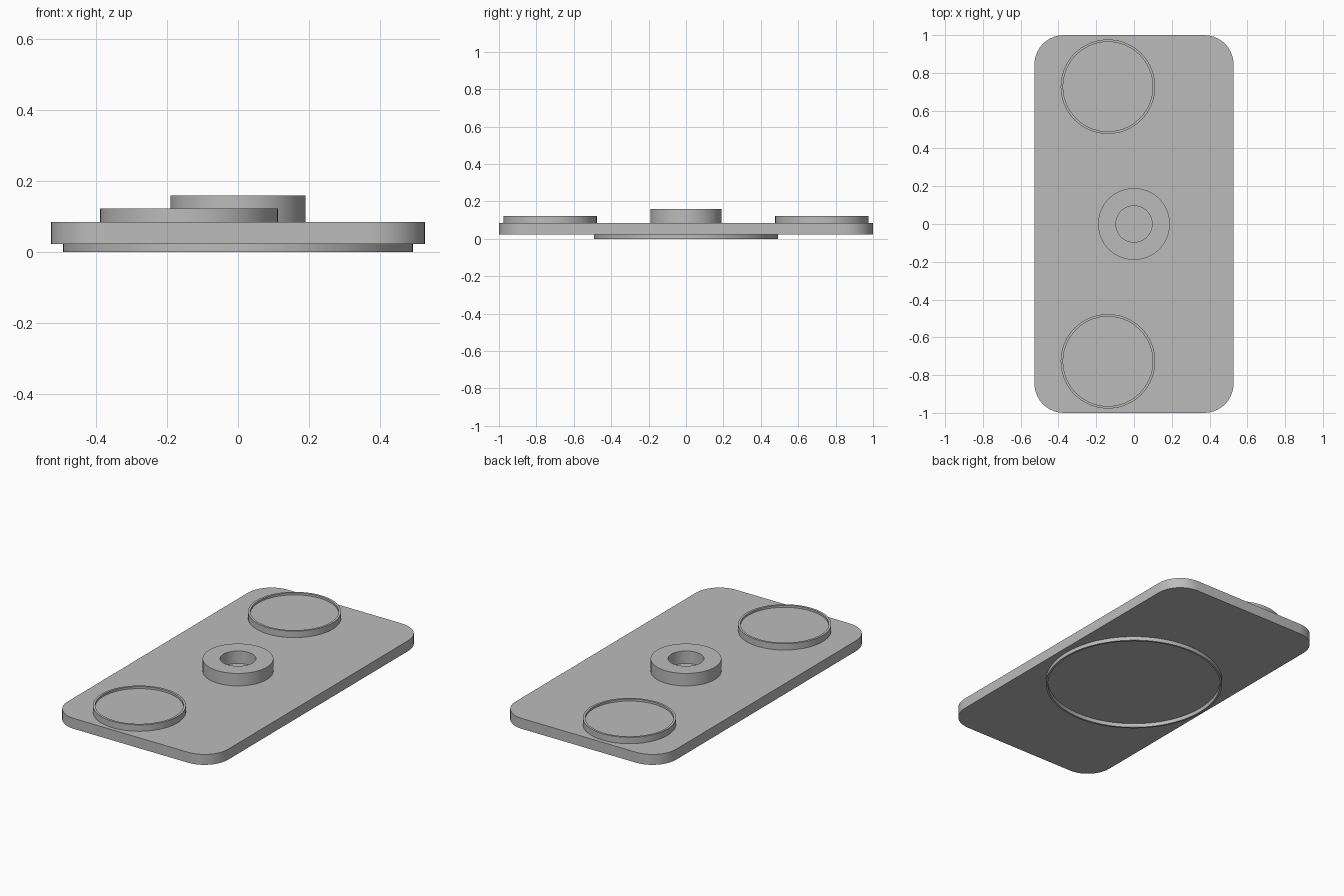
import bpy
import bmesh
from math import sin, cos, pi, radians

cube = bpy.data.objects.get("Cube")
if cube:
    bpy.data.objects.remove(cube, do_unlink=True)

grey = bpy.data.materials.new("plain grey")
grey.use_nodes = True
COLOR = (0.5, 0.5, 0.5, 1)
grey.diffuse_color = COLOR
grey.node_tree.nodes["Principled BSDF"].inputs["Base Color"].default_value = COLOR

BASE_LOW, BASE_TOP = 0.023, 0.085


def finish(bm, name, location=(0, 0, 0)):
    """Turn a bmesh into a named, shaded object."""
    bmesh.ops.recalc_face_normals(bm, faces=bm.faces)
    mesh = bpy.data.meshes.new(name)
    bm.to_mesh(mesh)
    bm.free()
    mesh.materials.append(grey)
    obj = bpy.data.objects.new(name, mesh)
    obj.location = location
    bpy.context.collection.objects.link(obj)
    bpy.ops.object.select_all(action="DESELECT")
    obj.select_set(True)
    bpy.context.view_layer.objects.active = obj
    bpy.ops.object.shade_smooth_by_angle(angle=radians(30))
    return obj


def lathe(name, profile, location=(0, 0, 0), steps=96):
    """Revolve a (radius, height) profile about the z axis."""
    bm = bmesh.new()
    verts = [bm.verts.new((r, 0, z)) for r, z in profile]
    edges = [bm.edges.new(pair) for pair in zip(verts, verts[1:])]
    bmesh.ops.spin(bm, geom=verts + edges, axis=(0, 0, 1), cent=(0, 0, 0),
                   angle=2 * pi, steps=steps, use_merge=True)
    bmesh.ops.remove_doubles(bm, verts=bm.verts, dist=1e-5)
    return finish(bm, name, location)


def rounded_plate(name, half_x, half_y, low, high, radius, steps=10):
    """Extrude a rectangle with rounded corners."""
    bm = bmesh.new()
    outline = []
    for i, (sx, sy) in enumerate([(1, 1), (-1, 1), (-1, -1), (1, -1)]):
        for k in range(steps + 1):
            a = (i + k / steps) * pi / 2
            outline.append(bm.verts.new((sx * (half_x - radius) + radius * cos(a),
                                         sy * (half_y - radius) + radius * sin(a), low)))
    face = bm.faces.new(outline)
    top = bmesh.ops.extrude_face_region(bm, geom=[face], use_keep_orig=True)["geom"]
    moved = [v for v in top if isinstance(v, bmesh.types.BMVert)]
    bmesh.ops.translate(bm, verts=moved, vec=(0, 0, high - low))
    return finish(bm, name)


# Main slab
rounded_plate("base_plate", 0.527, 1.0, BASE_LOW, BASE_TOP, 0.155)

# Shallow rimmed discs at both ends
disc = [(0.25, BASE_TOP), (0.25, 0.123), (0.237, 0.123), (0.237, 0.111), (0, 0.111)]
for name, y in (("front_disc", -0.727), ("back_disc", 0.727)):
    lathe(name, disc, (-0.138, y, 0))

# Central collar with an open hole down to the slab
lathe("centre_collar", [(0.19, BASE_TOP), (0.19, 0.159), (0.096, 0.159), (0.096, BASE_TOP)])

# Thin rim on the underside
lathe("underside_rim", [(0.493, BASE_LOW), (0.493, 0), (0.481, 0), (0.481, BASE_LOW)], steps=128)
